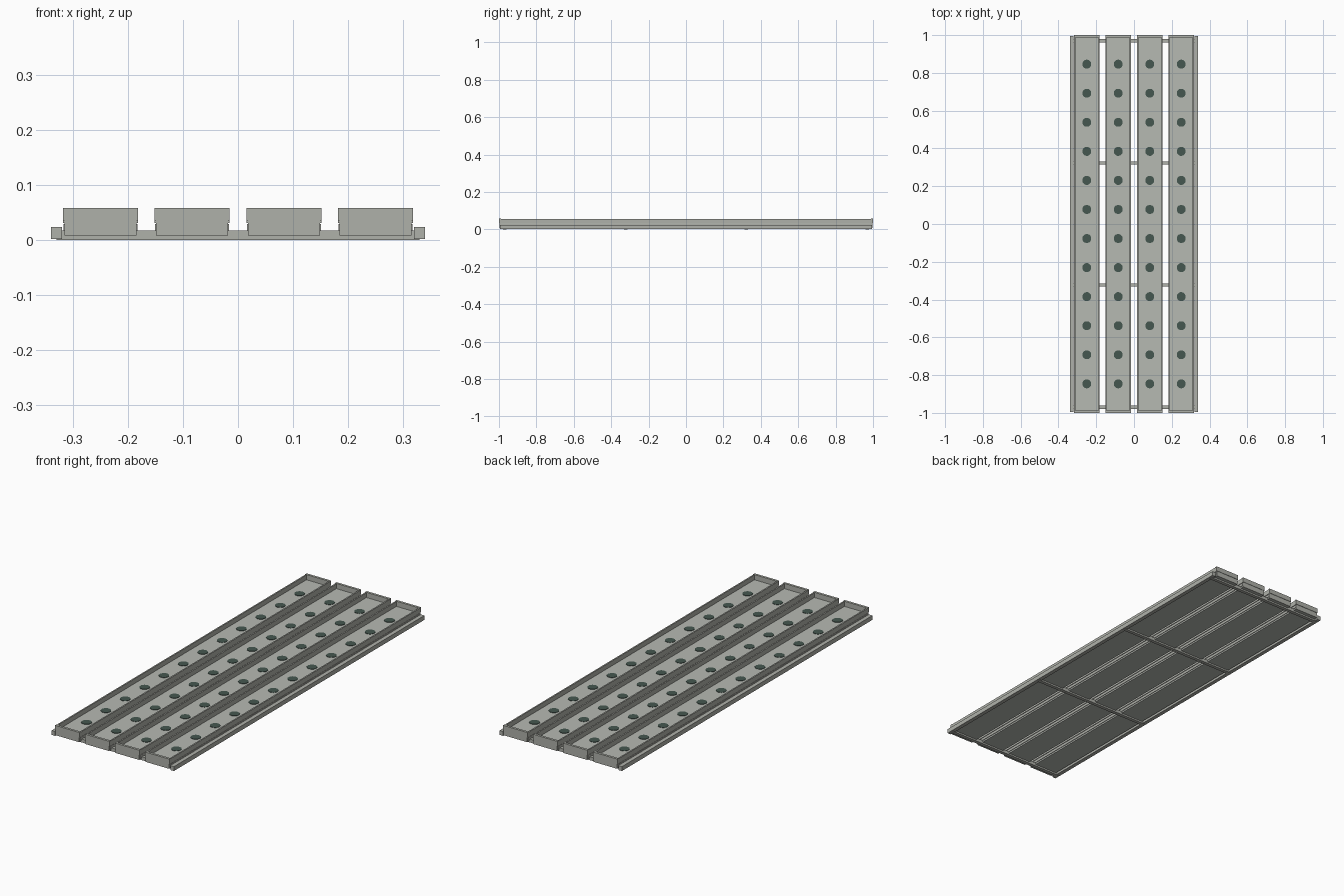
import bpy
import math

if "Cube" in bpy.data.objects:
    bpy.data.objects.remove(bpy.data.objects["Cube"], do_unlink=True)


def material(name, rgb):
    m = bpy.data.materials.new(name)
    m.use_nodes = True
    m.diffuse_color = (*rgb, 1)
    m.node_tree.nodes["Principled BSDF"].inputs["Base Color"].default_value = (*rgb, 1)
    return m


METAL = material("warm grey metal", (0.43, 0.44, 0.40))
DECK = material("pale grey deck", (0.47, 0.49, 0.45))
HOLE = material("dark green opening", (0.06, 0.095, 0.08))


def box(name, x, y, z, mat):
    """Box given by its (min, max) range on each axis."""
    bpy.ops.mesh.primitive_cube_add(size=1, location=[sum(r) / 2 for r in (x, y, z)])
    ob = bpy.context.object
    ob.name = name
    ob.scale = [r[1] - r[0] for r in (x, y, z)]
    bpy.ops.object.transform_apply(location=False, rotation=False, scale=True)
    ob.data.materials.append(mat)
    return ob


def mirrored(a, b, side):
    return tuple(sorted((a * side, b * side)))


# Outer side rails
for side, label in ((-1, "right"), (1, "left")):
    box(f"{label}_rail", mirrored(0.32, 0.34, side), (-0.995, 0.995), (0.002, 0.024), METAL)

# Cross bars under the trays
for i, y in enumerate((-0.97, -0.323, 0.323, 0.97)):
    box(f"cross_bar_{i + 1}", (-0.33, 0.33), (y - 0.009, y + 0.009), (0, 0.017), METAL)

# Four trays with raised rims and a row of round openings
PITCH = 2 / 13
for t, cx in enumerate((-0.25, -0.0835, 0.0835, 0.25)):
    tray = f"tray_{t + 1}"
    box(f"{tray}_deck", (cx - 0.064, cx + 0.064), (-0.994, 0.994), (0.008, 0.032), DECK)
    for side, label in ((-1, "right"), (1, "left")):
        def span(a, b):
            lo, hi = mirrored(a, b, side)
            return (cx + lo, cx + hi)
        box(f"{tray}_{label}_rim", span(0.061, 0.068), (-0.996, 0.996), (0.031, 0.056), METAL)
        box(f"{tray}_{label}_skirt", span(0.062, 0.067), (-0.995, 0.995), (0.016, 0.029), METAL)
    for side, label in ((-1, "front"), (1, "back")):
        box(f"{tray}_{label}_lip", (cx - 0.068, cx + 0.068),
            mirrored(0.988, 1.0, side), (0.034, 0.058), METAL)
        box(f"{tray}_{label}_wall", (cx - 0.0655, cx + 0.0655),
            mirrored(0.988, 0.998, side), (0.008, 0.034), METAL)
    for i in range(12):
        bpy.ops.mesh.primitive_cylinder_add(
            vertices=16, radius=0.024, depth=0.004,
            location=(cx, -1 + (i + 1) * PITCH, 0.032), rotation=(0, 0, math.pi / 16))
        disc = bpy.context.object
        disc.name = f"{tray}_opening_{i + 1}"
        disc.data.materials.append(HOLE)
